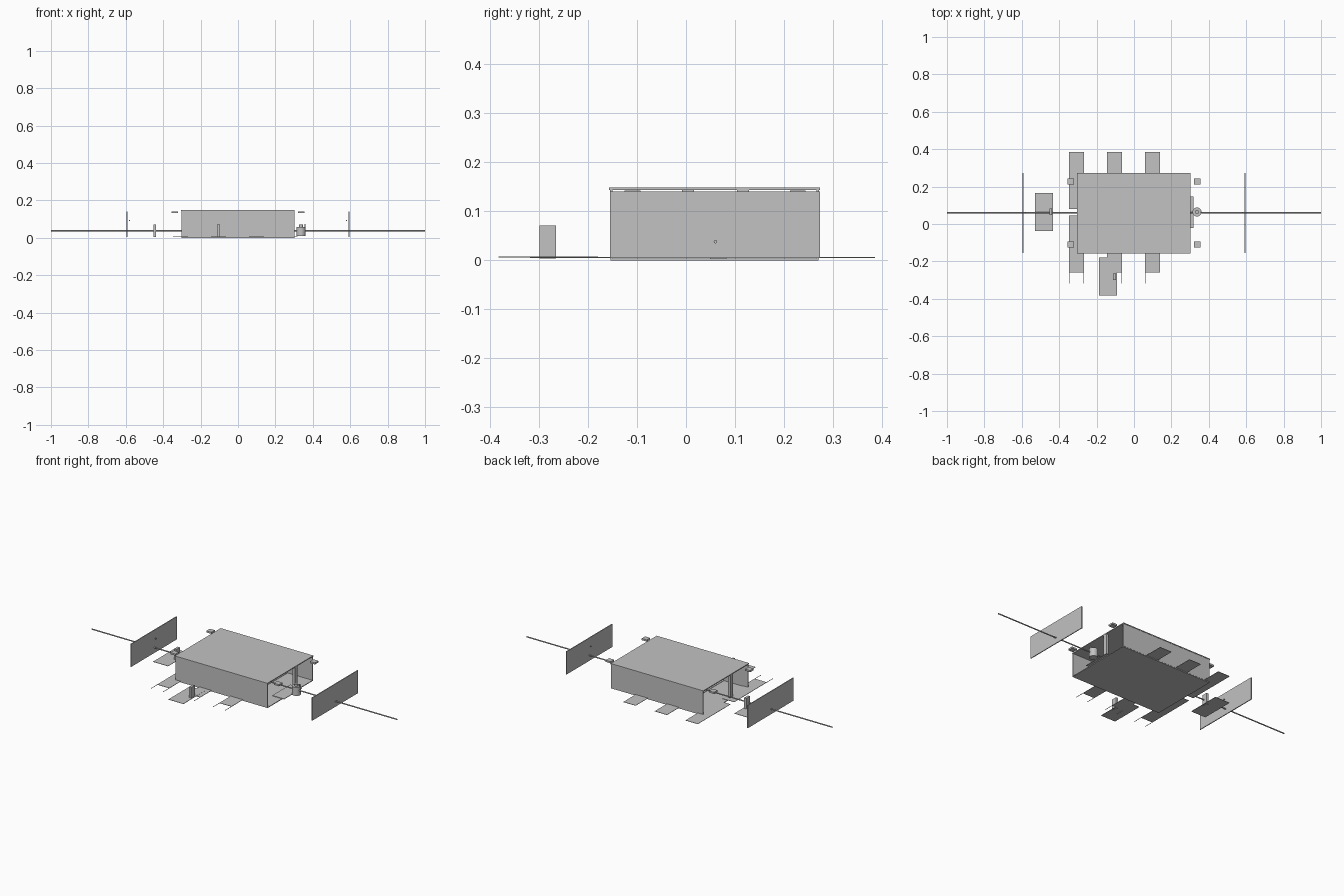
import bpy
import bmesh
from mathutils import Matrix

old = bpy.data.objects.get("Cube")
if old:
    bpy.data.objects.remove(old, do_unlink=True)

# One plain grey for the whole assembly
grey = bpy.data.materials.new("plain_grey")
grey.use_nodes = True
colour = (0.54, 0.54, 0.54, 1)
grey.diffuse_color = colour
grey.node_tree.nodes["Principled BSDF"].inputs["Base Color"].default_value = colour


def finish(name, bm):
    mesh = bpy.data.meshes.new(name)
    bm.to_mesh(mesh)
    bm.free()
    mesh.materials.append(grey)
    obj = bpy.data.objects.new(name, mesh)
    bpy.context.collection.objects.link(obj)
    return obj


def box(name, xs, ys, zs):
    bm = bmesh.new()
    spans = (xs, ys, zs)
    centre = [(a + b) / 2 for a, b in spans]
    size = [b - a for a, b in spans]
    bmesh.ops.create_cube(bm, size=1, matrix=Matrix.Translation(centre) @ Matrix.Diagonal(size + [1]))
    return finish(name, bm)


def cylinder(name, centre, radius, length, axis="Z", sides=24):
    bm = bmesh.new()
    turn = Matrix.Rotation(1.5708, 4, "Y") if axis == "X" else Matrix.Identity(4)
    bmesh.ops.create_cone(bm, cap_ends=True, segments=sides, radius1=radius, radius2=radius,
                          depth=length, matrix=Matrix.Translation(centre) @ turn)
    obj = finish(name, bm)
    for poly in obj.data.polygons:
        poly.use_smooth = len(poly.vertices) == 4
    return obj


AXIS_Y = 0.06
AXIS_Z = 0.038
FRONT, BACK = -0.157, 0.273

# Case: floor, lid and long walls, open at both ends
box("floor", (-0.302, 0.302), (FRONT + 0.003, BACK - 0.003), (0, 0.004))
box("lid", (-0.304, 0.302), (FRONT, BACK), (0.143, 0.148))
box("front_wall", (-0.302, 0.302), (FRONT + 0.002, FRONT + 0.007), (0.004, 0.143))
box("back_wall", (-0.302, 0.302), (BACK - 0.007, BACK - 0.002), (0.004, 0.143))

# Detached end walls, with pins, corner blocks and inner posts at each end
for side, label in ((-1, "right"), (1, "left")):
    def span(a, b):
        return tuple(sorted((side * a, side * b)))
    box(label + "_end_wall", span(0.591, 0.596), (FRONT + 0.002, BACK), (0.005, 0.14))
    cylinder(label + "_pin", (side * 0.58, AXIS_Y, 0.093), 0.003, 0.006, "X", 12)
    box(label + "_inner_post", span(0.285, 0.301),
        (AXIS_Y + side * 0.056 - 0.012, AXIS_Y + side * 0.056 + 0.012), (0.005, 0.143))
    for y, place in ((-0.109, "front"), (0.228, "back")):
        box(f"{label}_{place}_block", span(0.322, 0.355), (y - 0.016, y + 0.016), (0.132, 0.142))

# Long shaft
cylinder("shaft", (0, AXIS_Y, AXIS_Z), 0.0035, 2, "X", 16)

# Flat strips under the case, with wires at the front
for i, x in enumerate((-0.307, -0.105, 0.1)):
    box(f"back_strip_{i}", (x - 0.04, x + 0.04), (0.08, 0.385), (0.005, 0.007))
    box(f"front_strip_{i}", (x - 0.04, x + 0.04), (-0.26, 0.045), (0.005, 0.007))
    for edge in (-0.039, 0.039):
        box(f"wire_{i}", (x + edge - 0.001, x + edge + 0.001), (-0.318, -0.26), (0.005, 0.007))

# Two loose boards, each with an upright block
for label, x, y, block_y in (("front", -0.139, -0.281, -0.282), ("side", -0.481, 0.064, 0.066)):
    box(label + "_board", (x - 0.049, x + 0.049), (y - 0.101, y + 0.101), (0.006, 0.008))
    box(label + "_upright", (x + 0.028, x + 0.042), (block_y - 0.017, block_y + 0.017), (0.004, 0.071))

# Motor on its base strip
box("motor_base", (0.24, 0.317), (-0.022, 0.147), (0.005, 0.008))
cylinder("motor_body", (0.337, AXIS_Y + 0.004, 0.034), 0.024, 0.05)
cylinder("motor_cap", (0.337, AXIS_Y + 0.004, 0.064), 0.01, 0.012)
box("motor_clip", (0.356, 0.361), (AXIS_Y, AXIS_Y + 0.008), (0.04, 0.073))
